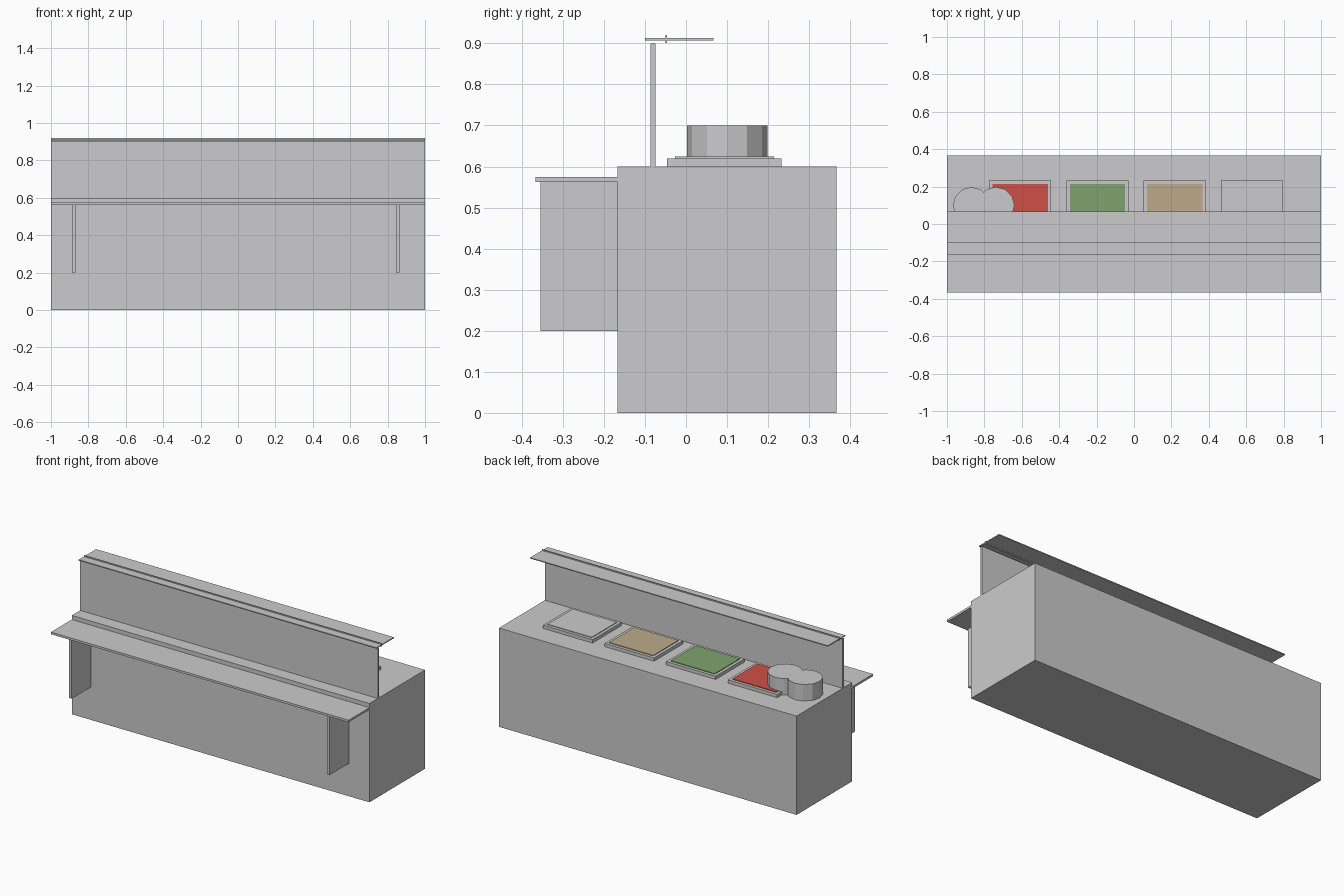
import bpy
import bmesh
from mathutils import Matrix, Vector

cube = bpy.data.objects.get("Cube")
if cube:
    bpy.data.objects.remove(cube, do_unlink=True)


def material(name, r, g, b):
    mat = bpy.data.materials.new(name)
    mat.use_nodes = True
    mat.diffuse_color = (r, g, b, 1)
    mat.node_tree.nodes["Principled BSDF"].inputs["Base Color"].default_value = (r, g, b, 1)
    return mat


grey = material("light grey", 0.6, 0.6, 0.61)
red = material("tomato red", 0.63, 0.08, 0.065)
green = material("lettuce green", 0.21, 0.37, 0.155)
tan = material("warm tan", 0.51, 0.40, 0.26)


def finish(bm, name, mat):
    mesh = bpy.data.meshes.new(name)
    bm.to_mesh(mesh)
    bm.free()
    mesh.materials.append(mat)
    obj = bpy.data.objects.new(name, mesh)
    bpy.context.collection.objects.link(obj)
    return obj


def box(name, x, y, z, mat=grey):
    """Box from (min, max) ranges on each axis."""
    lo, hi = Vector((x[0], y[0], z[0])), Vector((x[1], y[1], z[1]))
    bm = bmesh.new()
    bmesh.ops.create_cube(bm, size=1, matrix=Matrix.Translation((lo + hi) / 2)
                          @ Matrix.Diagonal((*(hi - lo), 1)))
    return finish(bm, name, mat)


def pot(name, x, y, z, radius):
    bm = bmesh.new()
    bmesh.ops.create_cone(bm, cap_ends=True, segments=12, radius1=radius, radius2=radius,
                          depth=z[1] - z[0],
                          matrix=Matrix.Translation((x, y, sum(z) / 2)))
    return finish(bm, name, grey)


full = (-1, 1)

# Counter body and front tray shelf with its two brackets
box("counter_body", full, (-0.167, 0.367), (0, 0.6))
box("tray_shelf", full, (-0.367, -0.167), (0.562, 0.575))
for name, x in (("right_bracket", -0.887), ("left_bracket", 0.846)):
    box(name, (x, x + 0.017), (-0.354, -0.167), (0.2, 0.562))

# Upright guard, its top plate and the thin rail through the plate
box("guard_panel", full, (-0.087, -0.074), (0.6, 0.9))
box("guard_top", full, (-0.1, 0.067), (0.907, 0.913))
box("guard_rail", full, (-0.05, -0.046), (0.901, 0.92))

# Row of food pans, each with a thin filling
for i, (food, mat) in enumerate((("red", red), ("green", green), ("tan", tan), ("plain", grey))):
    x = -0.609 + i * 0.4135
    box(food + "_pan", (x - 0.166, x + 0.166), (-0.046, 0.232), (0.6, 0.62))
    box(food + "_filling", (x - 0.148, x + 0.148), (-0.027, 0.214), (0.62, 0.624), mat)

# Two overlapping round pots
for name, x in (("outer_pot", -0.87), ("inner_pot", -0.737)):
    pot(name, x, 0.1, (0.6, 0.7), 0.098)
